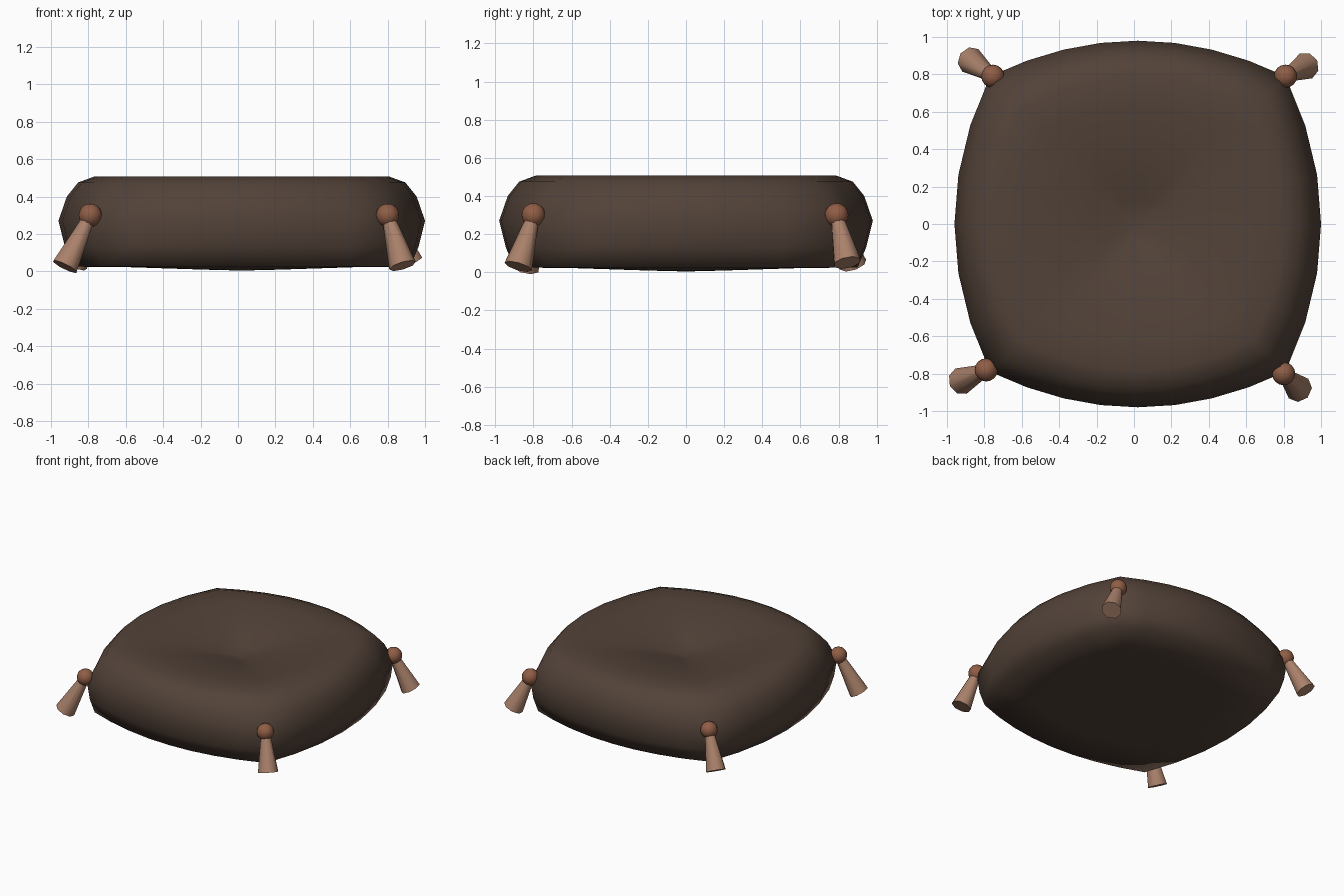
import bpy, bmesh, math
from mathutils import Vector

if "Cube" in bpy.data.objects:
    bpy.data.objects.remove(bpy.data.objects["Cube"])


def material(name, rgb):
    m = bpy.data.materials.new(name)
    m.diffuse_color = (*rgb, 1)
    m.use_nodes = True
    m.node_tree.nodes["Principled BSDF"].inputs["Base Color"].default_value = m.diffuse_color
    return m


dark = material("dark_fabric", (0.085, 0.055, 0.04))
rust = material("rust_bead", (0.28, 0.11, 0.06))
tan = material("tan_fringe", (0.40, 0.22, 0.145))


def finish(bm, name, mat, angle=None):
    bmesh.ops.recalc_face_normals(bm, faces=bm.faces)
    me = bpy.data.meshes.new(name)
    bm.to_mesh(me)
    bm.free()
    ob = bpy.data.objects.new(name, me)
    bpy.context.collection.objects.link(ob)
    me.materials.append(mat)
    me.shade_smooth()
    if angle:
        bpy.context.view_layer.objects.active = ob
        ob.select_set(True)
        bpy.ops.object.shade_smooth_by_angle(angle=math.radians(angle))
        ob.select_set(False)
    return ob


def outline(mid, corner, z, nx=8, ny=6):
    """Square ring whose sides bow out from corner to mid."""
    pts = []
    for side in range(4):
        n = nx if side % 2 == 0 else ny
        for i in range(n):
            t = 2 * i / n - 1
            a, b = t * corner, corner + (mid - corner) * (1 - t * t)
            x, y = [(a, -b), (b, a), (-a, b), (-b, -a)][side]
            pts.append((x + 0.02, y, z))
    return pts


# Cushion: rings of (side distance, corner distance, height), bottom to top
rings = [(0.20, 0.16, 0.009), (0.60, 0.50, 0.022), (0.90, 0.75, 0.025),
         (0.945, 0.775, 0.13), (0.98, 0.79, 0.27), (0.935, 0.74, 0.40),
         (0.875, 0.69, 0.475), (0.785, 0.62, 0.508), (0.62, 0.50, 0.503),
         (0.44, 0.36, 0.483), (0.27, 0.22, 0.45), (0.12, 0.10, 0.41)]
bm = bmesh.new()
loops = [[bm.verts.new(p) for p in outline(*r)] for r in rings]
count = len(loops[0])
for low, high in zip(loops, loops[1:]):
    for i in range(count):
        j = (i + 1) % count
        bm.faces.new((low[i], low[j], high[j], high[i]))
for loop, z in ((loops[0], 0.004), (loops[-1], 0.385)):
    tip = bm.verts.new((0.02, 0, z))
    for i in range(count):
        bm.faces.new((loop[i], loop[(i + 1) % count], tip))
finish(bm, "cushion", dark)

# Tassels: a bead at each corner with a flared fringe hanging outwards
tassels = {
    "front_left": ((-0.79, -0.78, 0.30), (-0.925, -0.84, 0.025)),
    "front_right": ((0.80, -0.80, 0.30), (0.88, -0.88, 0.03)),
    "back_right": ((0.81, 0.79, 0.30), (0.92, 0.845, 0.05)),
    "back_left": ((-0.755, 0.79, 0.30), (-0.875, 0.875, 0.04)),
}
for name, (top, end) in tassels.items():
    top, end = Vector(top), Vector(end)
    bm = bmesh.new()
    bmesh.ops.create_uvsphere(bm, u_segments=16, v_segments=10, radius=0.062)
    bmesh.ops.translate(bm, verts=bm.verts, vec=top)
    finish(bm, name + "_bead", rust)

    axis = end - top
    bm = bmesh.new()
    bmesh.ops.create_cone(bm, cap_ends=True, segments=8, radius1=0.032,
                          radius2=0.074, depth=axis.length)
    bmesh.ops.rotate(bm, verts=bm.verts,
                     matrix=axis.to_track_quat('Z', 'Y').to_matrix())
    bmesh.ops.translate(bm, verts=bm.verts, vec=(top + end) / 2)
    finish(bm, name + "_fringe", tan, 50)
